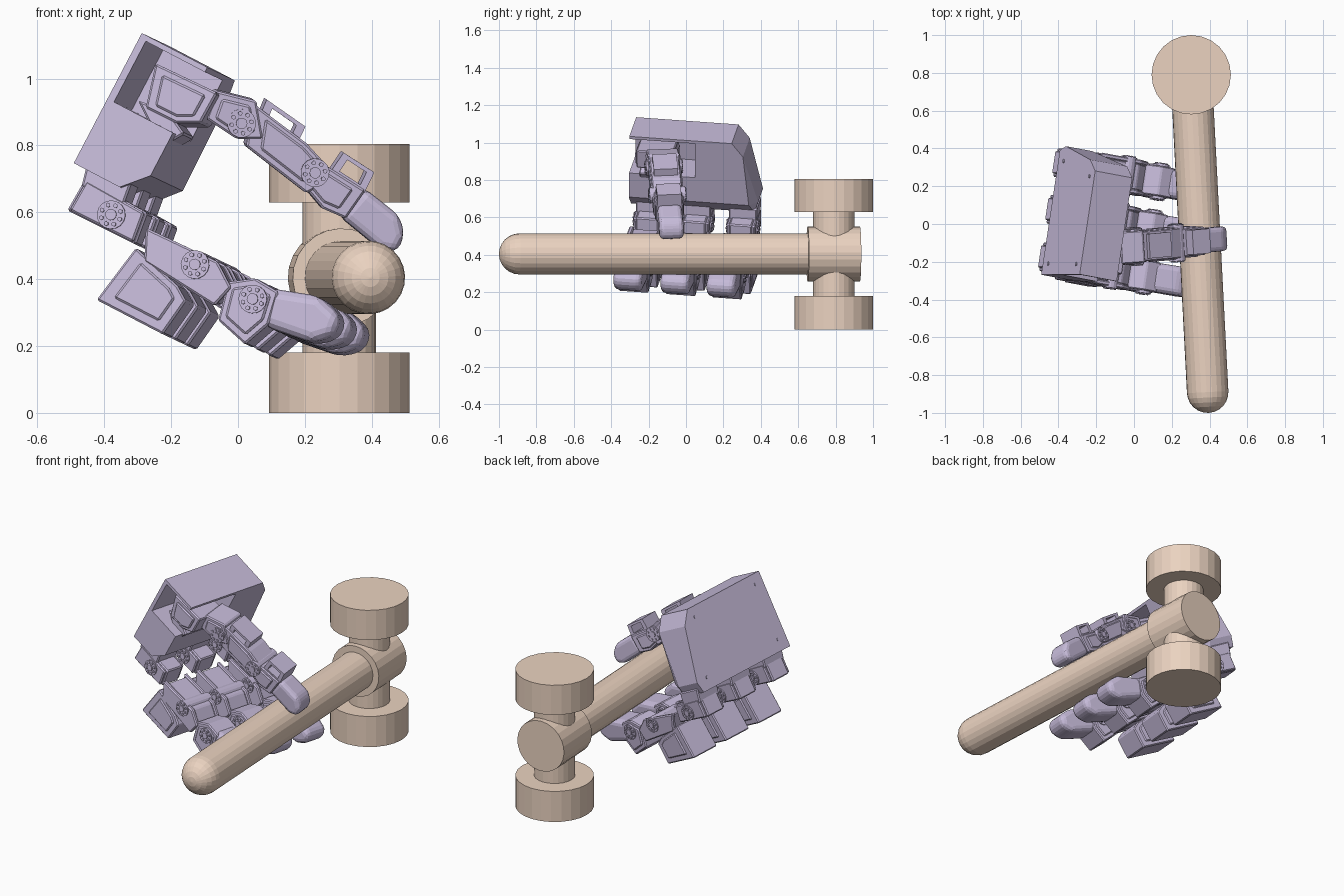
import bpy, bmesh, math
from mathutils import Vector as V

if "Cube" in bpy.data.objects:
    bpy.data.objects.remove(bpy.data.objects["Cube"])


def material(name, col):
    m = bpy.data.materials.new(name)
    m.diffuse_color = (*col, 1)
    m.use_nodes = True
    m.node_tree.nodes["Principled BSDF"].inputs["Base Color"].default_value = m.diffuse_color
    return m


LILAC = material("lilac", (0.57, 0.50, 0.70))
TAN = material("tan", (0.83, 0.65, 0.53))


def finish(name, bm, mat, bevel=0.0, segs=1):
    bmesh.ops.recalc_face_normals(bm, faces=bm.faces)
    me = bpy.data.meshes.new(name)
    bm.to_mesh(me)
    bm.free()
    ob = bpy.data.objects.new(name, me)
    bpy.context.collection.objects.link(ob)
    me.materials.append(mat)
    if bevel:
        m = ob.modifiers.new("bevel", 'BEVEL')
        m.width, m.segments = bevel, segs
    return ob


def make_frame(a, y):
    # a = along the fingers' reach, y = across the hand, c = up the palm
    y = V(y).normalized()
    a = V(a)
    a = (a - y * a.dot(y)).normalized()
    return a, y, a.cross(y)


def side_view(pts, fr, b):
    # front-view (x, z) readings -> in-plane coordinates on the slice at depth b
    A, Y, C = fr
    out = []
    for x, z in pts:
        p = V((x, (b - x * Y.x - z * Y.z) / Y.y, z))
        out.append((p.dot(A), p.dot(C)))
    return out


def scaled(pts, k):
    cx = sum(p[0] for p in pts) / len(pts)
    cy = sum(p[1] for p in pts) / len(pts)
    return [(cx + (x - cx) * k, cy + (y - cy) * k) for x, y in pts]


def circle(c, r, n):
    return [(c[0] + r * math.cos(math.tau * i / n), c[1] + r * math.sin(math.tau * i / n)) for i in range(n)]


def prism(name, polys, fr, b, w, bevel=0.006, segs=1, hole=0):
    # extrude in-plane polygons across the hand; hole > 0 makes an open frame
    A, Y, C = fr
    bm = bmesh.new()
    for poly in polys:
        def ring(pts, s):
            return [bm.verts.new(A * p[0] + Y * (b + s * w / 2) + C * p[1]) for p in pts]
        n = len(poly)
        lo, hi = ring(poly, -1), ring(poly, 1)

        def band(p, q):
            for i in range(n):
                bm.faces.new((p[i], p[(i + 1) % n], q[(i + 1) % n], q[i]))
        band(lo, hi)
        if hole:
            inner = scaled(poly, hole)
            li, hj = ring(inner, -1), ring(inner, 1)
            band(lo, li)
            band(li, hj)
            band(hj, hi)
        else:
            bm.faces.new(lo)
            bm.faces.new(hi)
    return finish(name, bm, LILAC, bevel, segs)


def joint(name, c, fr, b, w, r=0.043):
    # servo disc with a hub and a ring of screws on both sides
    prism(name + "_disc", [circle(c, r, 16)], fr, b, w + 0.012, 0)
    dots = [circle(p, 0.007, 6) for p in circle(c, r * 0.7, 8)] + [circle(c, r * 0.4, 10)]
    prism(name + "_screws", dots, fr, b, w + 0.024, 0)


def lathe(name, prof, origin, axis, n=24):
    rot = V((0, 0, 1)).rotation_difference(V(axis))
    bm = bmesh.new()
    rings = [[bm.verts.new(V(origin) + rot @ V((r * math.cos(math.tau * i / n), r * math.sin(math.tau * i / n), h)))
              for i in range(n)] for r, h in prof]
    for p, q in zip(rings, rings[1:]):
        for i in range(n):
            bm.faces.new((p[i], p[(i + 1) % n], q[(i + 1) % n], q[i]))
    bm.faces.new(rings[0])
    bm.faces.new(rings[-1])
    return finish(name, bm, TAN)


# ---- hammer ----
head = V((0.303, 0.79, 0.405))
butt = V((0.39, -0.89, 0.405))
axis = (head - butt).normalized()
R = 0.11
dome = [(R * math.sin(t), -R * math.cos(t)) for t in [0.02] + [math.pi / 2 * i / 6 for i in range(1, 7)]]
lathe("hammer_handle", dome + [(R, (head - butt).length)], butt, axis)
lathe("hammer_collar", [(0.147, -0.14), (0.147, 0.14)], head, axis)
lathe("hammer_neck", [(0.11, 0.1), (0.11, 0.7)], (head.x, head.y, 0), (0, 0, 1))
for name, z0, z1 in (("hammer_face_lower", 0, 0.18), ("hammer_face_upper", 0.63, 0.805)):
    lathe(name, [(0.21, z0), (0.21, z1)], (head.x, head.y, 0), (0, 0, 1))

# ---- palm shell ----
HAND = make_frame((0.88, -0.165, -0.46), (0.148, 0.986, -0.07))


def hull(name, pts, bevel=0.0):
    A, Y, C = HAND
    bm = bmesh.new()
    vs = [bm.verts.new(A * a + Y * b + C * c) for a, b, c in pts]
    bmesh.ops.convex_hull(bm, input=vs)
    bmesh.ops.dissolve_limit(bm, angle_limit=0.02, verts=bm.verts, edges=bm.edges)
    return finish(name, bm, LILAC, bevel)


outline = [(-0.39, 0.437), (0.28, 0.437), (0.30, 0.50), (0.23, 0.80), (0.17, 0.876), (-0.385, 0.876)]
pts = [(-0.727, b, c) for b, c in outline] + [(-0.57, b, c) for b, c in outline]
pts += [(-0.503, min(b, 0.26), max(c, 0.51)) for b, c in outline]
palm = hull("palm_shell", pts)
cut = hull("palm_cutter", [(a, b, c) for a in (-0.705, 0) for b in (-0.6, -0.03) for c in (0.655, 0.86)])
m = palm.modifiers.new("cavity", 'BOOLEAN')
m.object, m.operation, m.solver = cut, 'DIFFERENCE', 'EXACT'
bpy.context.view_layer.objects.active = palm
bpy.ops.object.modifier_apply(modifier="cavity")
bpy.data.objects.remove(cut)
# screws on the back of the palm
for i, (b, c) in enumerate(((-0.33, 0.5), (-0.33, 0.82), (0.14, 0.82), (0.22, 0.5))):
    hull("palm_screw_%d" % i, [(a, b + p[0], c + p[1]) for a in (-0.731, -0.72) for p in circle((0, 0), 0.01, 8)])

# ---- three fingers sharing the same side profiles ----
NEAR = -0.37
MOUNT = [(-0.45, 0.76), (-0.32, 0.69), (-0.36, 0.58), (-0.47, 0.68)]
KNUCKLE = [(-0.515, 0.608), (-0.46, 0.704), (-0.275, 0.60), (-0.31, 0.505), (-0.36, 0.53)]
MOTOR = [(-0.305, 0.494), (-0.423, 0.338), (-0.225, 0.235), (-0.155, 0.335), (-0.18, 0.38)]
LINK = [(-0.275, 0.554), (-0.06, 0.452), (-0.02, 0.375), (-0.07, 0.32), (-0.28, 0.452)]
MIDDLE = [(-0.032, 0.392), (-0.061, 0.278), (0.02, 0.205), (0.09, 0.265), (0.12, 0.362), (0.05, 0.404)]
TIP = [(0.08, 0.377), (0.24, 0.352), (0.306, 0.289), (0.286, 0.232), (0.217, 0.211), (0.07, 0.262)]
JOINTS = [((-0.38, 0.593), 0.155), ((-0.127, 0.443), 0.185), ((0.045, 0.34), 0.175)]

for fname, b in (("front", -0.285), ("mid", -0.03), ("rear", 0.22)):
    f = fname + "_finger_"

    def part(name, prof, w, off=0, k=1, **kw):
        return prism(f + name, [scaled(side_view(prof, HAND, NEAR), k)], HAND, b + off, w, **kw)
    part("mount", MOUNT, 0.15)
    part("knuckle", KNUCKLE, 0.12)
    part("motor", MOTOR, 0.18)
    part("motor_cover", MOTOR, 0.194, k=0.68)
    part("link_core", LINK, 0.14, k=0.9)
    for s in (-1, 1):
        part("knuckle_plate_%d" % s, KNUCKLE, 0.02, s * 0.067, k=0.93)
        part("link_plate_%d" % s, LINK, 0.025, s * 0.08)
    part("middle", MIDDLE, 0.16)
    part("middle_cover", MIDDLE, 0.176, k=0.75)
    part("tip", TIP, 0.155, bevel=0.032, segs=3)
    for i, (c, w) in enumerate(JOINTS):
        joint(f + "joint_%d" % i, side_view([c], HAND, NEAR)[0], HAND, b, w)

# ---- thumb ----
BASE = [(-0.235, 1.04), (-0.05, 0.952), (-0.10, 0.862), (-0.175, 0.862), (-0.265, 0.907)]
prism("thumb_base", [side_view(BASE, HAND, -0.26)], HAND, -0.24, 0.20)
prism("thumb_base_cover", [scaled(side_view(BASE, HAND, -0.26), 0.7)], HAND, -0.24, 0.22)
LOWER = [(-0.29, 0.93), (-0.20, 0.90), (-0.15, 0.83), (-0.22, 0.79)]
prism("thumb_gear_housing", [side_view(LOWER, HAND, -0.26)], HAND, -0.23, 0.2)

THUMB = make_frame((0.455, 0.04, -0.34), (-0.06, 0.99, 0.04))
TB = V((0.22, -0.10, 0.72)).dot(THUMB[1])
ROOT = [(-0.07, 0.967), (0.05, 0.937), (0.07, 0.823), (-0.01, 0.823), (-0.10, 0.883)]
LOW = [(0.04, 0.93), (0.20, 0.81), (0.255, 0.75), (0.265, 0.69), (0.20, 0.66), (0.02, 0.80)]
HIGH = [(0.168, 0.80), (0.377, 0.668), (0.318, 0.584), (0.249, 0.614), (0.153, 0.728)]
BRACKETS = [[(0.082, 0.94), (0.198, 0.859), (0.17, 0.80), (0.055, 0.875)],
            [(0.312, 0.781), (0.404, 0.722), (0.375, 0.662), (0.275, 0.727)]]
THUMB_TIP = [(0.375, 0.675), (0.482, 0.59), (0.496, 0.53), (0.472, 0.482), (0.422, 0.49), (0.30, 0.59)]
for name, prof, w in (("root", ROOT, 0.17), ("lower_link", LOW, 0.16), ("upper_link", HIGH, 0.15)):
    poly = side_view(prof, THUMB, TB)
    prism("thumb_" + name, [poly], THUMB, TB, w)
    prism("thumb_%s_cover" % name, [scaled(poly, 0.7)], THUMB, TB, w + 0.014)
for i, prof in enumerate(BRACKETS):
    prism("thumb_bracket_%d" % i, [side_view(prof, THUMB, TB)], THUMB, TB, 0.13, 0, hole=0.62)
prism("thumb_tip", [side_view(THUMB_TIP, THUMB, TB)], THUMB, TB, 0.13, 0.032, 3)
for i, c in enumerate(((0.005, 0.87), (0.225, 0.722))):
    joint("thumb_joint_%d" % i, side_view([c], THUMB, TB)[0], THUMB, TB, 0.18)
